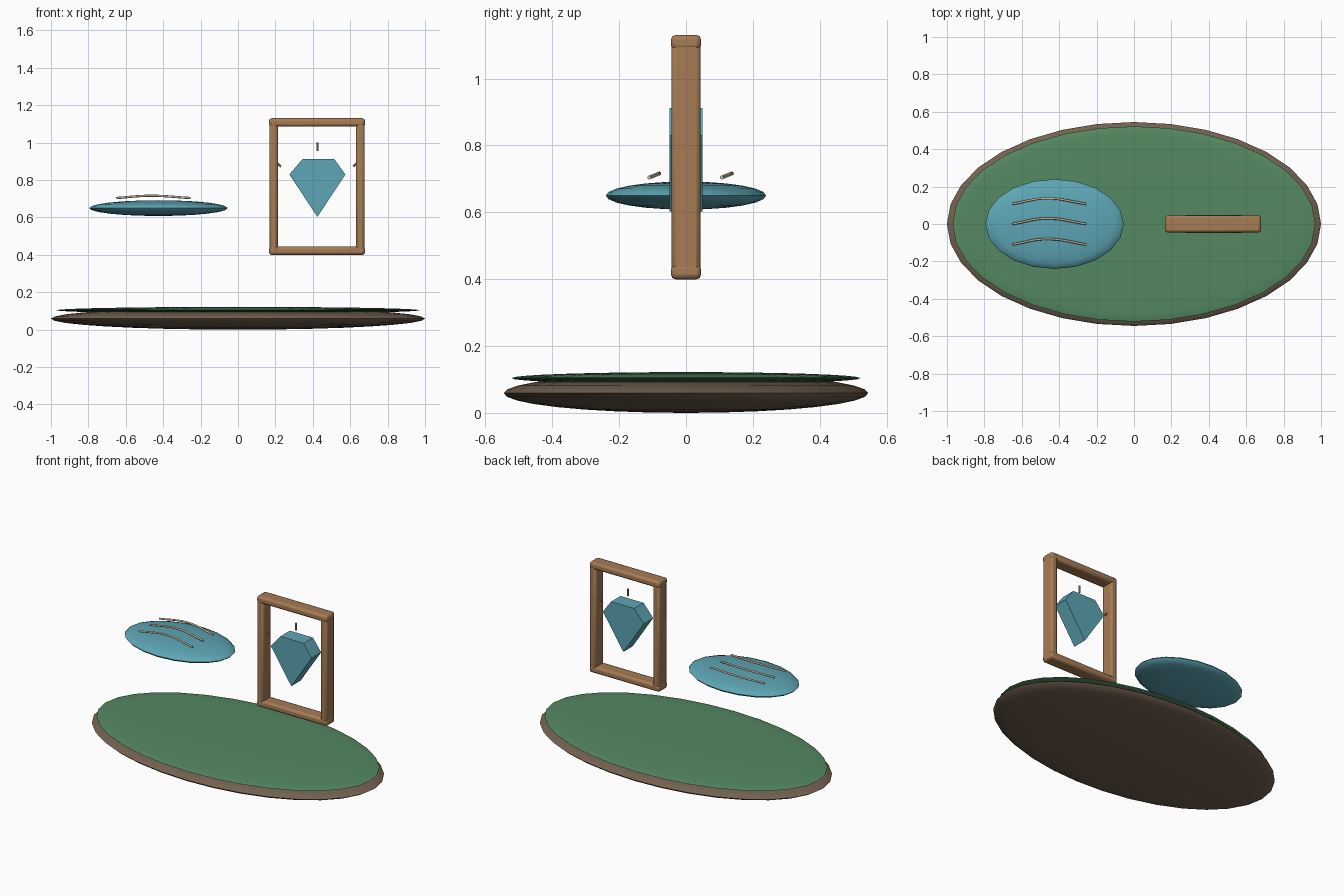
import bpy, bmesh, math
from mathutils import Vector

if "Cube" in bpy.data.objects:
    bpy.data.objects.remove(bpy.data.objects["Cube"])


def material(name, rgb):
    m = bpy.data.materials.new(name)
    m.diffuse_color = (*rgb, 1)
    m.use_nodes = True
    m.node_tree.nodes["Principled BSDF"].inputs["Base Color"].default_value = m.diffuse_color
    return m


SOIL = material("soil", (0.17, 0.12, 0.08))
GRASS = material("grass", (0.09, 0.25, 0.12))
WATER = material("water", (0.11, 0.38, 0.46))
WOOD = material("wood", (0.38, 0.20, 0.09))
PALE = material("pale", (0.60, 0.50, 0.38))
TAN = material("tan", (0.50, 0.33, 0.17))


def finish(obj, name, mat, smooth=True):
    obj.name = name
    obj.data.materials.append(mat)
    if smooth:
        bpy.ops.object.shade_smooth_by_angle(angle=math.radians(35))
    return obj


def disc(name, loc, radii, mat, segs, rings):
    bpy.ops.mesh.primitive_uv_sphere_add(segments=segs, ring_count=rings, location=loc)
    obj = bpy.context.object
    obj.scale = radii
    bpy.ops.object.transform_apply(location=False, rotation=False, scale=True)
    return finish(obj, name, mat)


def bar(name, loc, size):
    bpy.ops.mesh.primitive_cube_add(size=1, location=loc)
    obj = bpy.context.object
    obj.scale = size
    bpy.ops.object.transform_apply(location=False, rotation=False, scale=True)
    bev = obj.modifiers.new("bevel", "BEVEL")
    bev.width = 0.014
    bev.segments = 2
    return finish(obj, name, WOOD)


def pin(name, a, b):
    a, b = Vector(a), Vector(b)
    bpy.ops.mesh.primitive_cylinder_add(vertices=10, radius=0.006, depth=(b - a).length,
                                        location=(a + b) / 2)
    obj = bpy.context.object
    obj.rotation_euler = (b - a).to_track_quat("Z", "Y").to_euler()
    finish(obj, name, TAN)


# layered oval base
disc("soil_base", (0, 0, 0.059), (1.0, 0.545, 0.059), SOIL, 32, 16)
disc("grass_top", (0, 0, 0.104), (0.97, 0.522, 0.018), GRASS, 32, 16)

# floating pond with three ripples
disc("pond", (-0.425, 0, 0.65), (0.37, 0.24, 0.042), WATER, 20, 12)
for i, y in enumerate((-0.11, 0.0, 0.107)):
    cu = bpy.data.curves.new("ripple", "CURVE")
    cu.dimensions = "3D"
    cu.bevel_depth = 0.006
    cu.bevel_resolution = 2
    cu.use_fill_caps = True
    cu.resolution_u = 8
    sp = cu.splines.new("BEZIER")
    sp.bezier_points.add(2)
    for p, co in zip(sp.bezier_points, ((-0.65, y, 0.704), (-0.47, y + 0.03, 0.716), (-0.255, y, 0.704))):
        p.co = co
        p.handle_left_type = p.handle_right_type = "AUTO"
    cu.materials.append(PALE)
    bpy.context.collection.objects.link(bpy.data.objects.new(f"ripple_{i + 1}", cu))

# rectangular wooden frame
CX = 0.4225
for side, s in (("left", -1), ("right", 1)):
    bar(f"frame_post_{side}", (CX + s * 0.232, 0, 0.765), (0.046, 0.088, 0.69))
for name, z in (("bottom", 0.422), ("top", 1.108)):
    bar(f"frame_rail_{name}", (CX, 0, z), (0.514, 0.09, 0.045))

# flat gem hanging in the frame
outline = ((-0.15, 0.83), (-0.08, 0.912), (0.09, 0.912), (0.15, 0.83), (0, 0.603))
bm = bmesh.new()
face = bm.faces.new([bm.verts.new((CX + 0.002 + x, -0.049, z)) for x, z in outline])
ext = bmesh.ops.extrude_face_region(bm, geom=[face])
bmesh.ops.translate(bm, vec=(0, 0.098, 0),
                    verts=[v for v in ext["geom"] if isinstance(v, bmesh.types.BMVert)])
bmesh.ops.recalc_face_normals(bm, faces=bm.faces)
me = bpy.data.meshes.new("gem")
bm.to_mesh(me)
bm.free()
gem = bpy.data.objects.new("gem", me)
bpy.context.collection.objects.link(gem)
finish(gem, "gem", WATER, smooth=False)

# small sparkle pins around the gem
pin("sparkle_top", (CX + 0.002, 0, 0.955), (CX + 0.002, 0, 1.002))
for side, s in (("left", -1), ("right", 1)):
    pin(f"sparkle_{side}", (CX + s * 0.193, 0, 0.872), (CX + s * 0.225, 0, 0.903))
